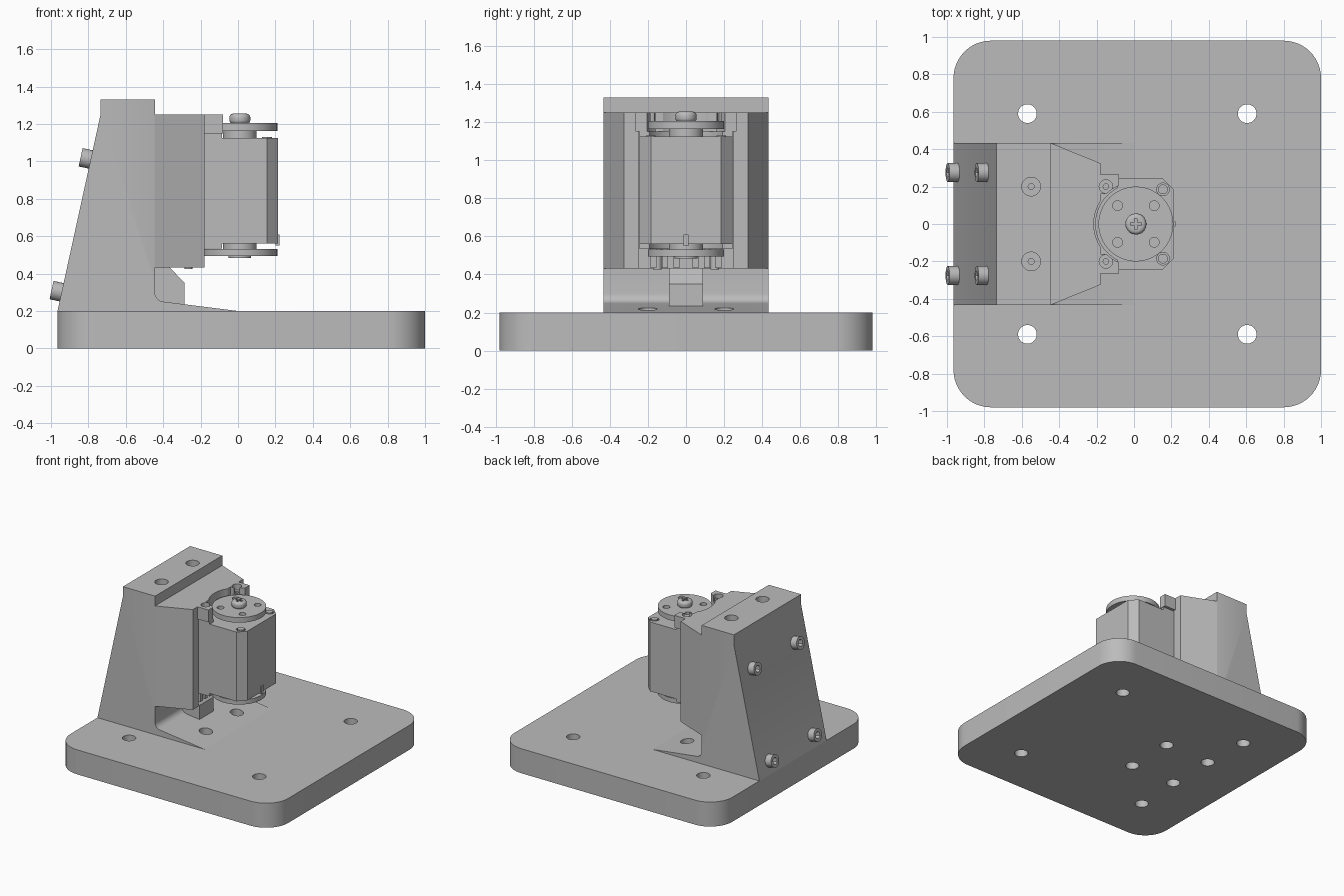
import bpy, bmesh, math
from mathutils import Vector

cube = bpy.data.objects.get("Cube")
if cube:
    bpy.data.objects.remove(cube, do_unlink=True)

grey = bpy.data.materials.new("machined grey")
grey.use_nodes = True
grey.diffuse_color = (0.5, 0.5, 0.5, 1)
grey.node_tree.nodes["Principled BSDF"].inputs["Base Color"].default_value = (0.5, 0.5, 0.5, 1)


def finish(name, bm):
    bmesh.ops.recalc_face_normals(bm, faces=bm.faces)
    mesh = bpy.data.meshes.new(name)
    bm.to_mesh(mesh)
    bm.free()
    mesh.materials.append(grey)
    obj = bpy.data.objects.new(name, mesh)
    bpy.context.collection.objects.link(obj)
    return obj


def prism(name, pts, axis, lo, hi):
    """Extrude a 2D outline along y (points are x, z) or z (points are x, y)."""
    bm = bmesh.new()
    if axis == "y":
        verts = [bm.verts.new((a, lo, b)) for a, b in pts]
        move = (0, hi - lo, 0)
    else:
        verts = [bm.verts.new((a, b, lo)) for a, b in pts]
        move = (0, 0, hi - lo)
    face = bm.faces.new(verts)
    out = bmesh.ops.extrude_face_region(bm, geom=[face])
    new = [g for g in out["geom"] if isinstance(g, bmesh.types.BMVert)]
    bmesh.ops.translate(bm, verts=new, vec=move)
    return finish(name, bm)


def box(name, x0, x1, y0, y1, z0, z1):
    return prism(name, [(x0, y0), (x1, y0), (x1, y1), (x0, y1)], "z", z0, z1)


def rod(name, start, end, radius, sides=40):
    """Cylinder between two points."""
    a, b = Vector(start), Vector(end)
    bm = bmesh.new()
    bmesh.ops.create_cone(bm, cap_ends=True, segments=sides, radius1=radius,
                          radius2=radius, depth=(b - a).length)
    bm.transform((b - a).to_track_quat("Z", "Y").to_matrix().to_4x4())
    bmesh.ops.translate(bm, verts=bm.verts, vec=(a + b) / 2)
    return finish(name, bm)


def upright(name, x, y, z0, z1, radius, sides=40):
    return rod(name, (x, y, z0), (x, y, z1), radius, sides)


def apply_modifier(obj, mod):
    with bpy.context.temp_override(object=obj, active_object=obj):
        bpy.ops.object.modifier_apply(modifier=mod.name)


def combine(obj, others, operation="DIFFERENCE"):
    for other in others:
        other.hide_render = True
        mod = obj.modifiers.new("boolean", "BOOLEAN")
        mod.operation, mod.object, mod.solver = operation, other, "EXACT"
        apply_modifier(obj, mod)
        bpy.data.objects.remove(other, do_unlink=True)
    return obj


def arc(cx, cy, r, start, end, steps):
    angles = [math.radians(start + (end - start) * i / steps) for i in range(steps + 1)]
    return [(cx + r * math.cos(t), cy + r * math.sin(t)) for t in angles]


SIDES = (-1, 1)
CX = 0.01  # motor axis

# Base plate with rounded corners and through holes
R = 0.2
outline = (arc(0.8, 0.78, R, 0, 90, 12) + arc(-0.765, 0.78, R, 90, 180, 12)
           + arc(-0.765, -0.78, R, 180, 270, 12) + arc(0.8, -0.78, R, 270, 360, 12))
base = prism("base_plate", outline, "z", 0, 0.2)
combine(base, [upright("cutter", x, s * 0.59, -0.1, 0.3, 0.05)
               for x in (-0.57, 0.605) for s in SIDES])
combine(base, [upright("cutter", -0.55, s * 0.2, -0.1, 0.12, 0.05) for s in SIDES])
combine(base, [upright("cutter", -0.15, s * 0.2, -0.1, 0.3, 0.05) for s in SIDES])

# Tower: leaning back, cantilevered head, thin foot ramp
profile = [(-0.965, 0.2), (0, 0.2), (-0.4, 0.25)]
profile += arc(-0.395, 0.3, 0.05, 260, 180, 6)
profile += [(-0.445, 0.432), (-0.18, 0.432), (-0.18, 1.25), (-0.445, 1.25),
            (-0.445, 1.33), (-0.735, 1.33), (-0.735, 1.25)]
tower = prism("tower", profile, "y", -0.433, 0.433)
for s in SIDES:
    taper = [(-0.47, s * 0.443), (-0.18, s * 0.325), (-0.1, s * 0.293),
             (-0.1, s * 0.6), (-0.47, s * 0.6)]
    combine(tower, [prism("cutter", taper, "z", 0.4, 1.4)])

# Ears that hold the motor case from above
for s in SIDES:
    ear = box("ear", -0.2, -0.08, min(s * 0.16, s * 0.265), max(s * 0.16, s * 0.265), 1.15, 1.25)
    combine(tower, [ear], "UNION")

# Motor pocket, horn clearance and screw holes
combine(tower, [box("cutter", -0.3, 0.1, -0.25, 0.25, 0.41, 1.15),
                upright("cutter", CX, 0, 1.1, 1.4, 0.225, 64)])
for s in SIDES:
    combine(tower, [upright("cutter", -0.55, s * 0.2, 1.23, 1.4, 0.05),
                    upright("cutter", -0.55, s * 0.2, 1.1, 1.3, 0.016, 16),
                    upright("cutter", -0.15, s * 0.2, 1.2, 1.4, 0.036),
                    upright("cutter", -0.15, s * 0.2, 1.1, 1.3, 0.015, 16),
                    upright("cutter", -0.15, s * 0.2, 0.15, 0.3, 0.05)])

# Gusset under the head
prism("gusset", [(-0.46, 0.22), (-0.285, 0.22), (-0.285, 0.35), (-0.365, 0.432), (-0.46, 0.432)],
      "y", -0.09, 0.09)

# Socket head screws on the sloped back
normal = Vector((-1.05, 0, 0.23)).normalized()
for z in (0.3, 1.01):
    for s in SIDES:
        foot = Vector((-0.965 + (z - 0.2) * 0.219, s * 0.275, z))
        screw = rod("back_screw", foot - normal * 0.03, foot + normal * 0.055, 0.05)
        combine(screw, [rod("cutter", foot + normal * 0.015, foot + normal * 0.1, 0.028, 6)])

# Motor case with chamfered outer corners
case = prism("motor_case", [(-0.29, -0.243), (0.155, -0.243), (0.213, -0.185),
                            (0.213, 0.185), (0.155, 0.243), (-0.29, 0.243)], "z", 0.56, 1.125)
combine(case, [upright("cutter", 0.155, s * 0.185, 1.1, 1.2, 0.034, 24) for s in SIDES])
for s in SIDES:
    upright("case_screw", 0.155, s * 0.185, 1.1, 1.13, 0.026, 24)
box("case_key", 0.2, 0.222, -0.014, 0.014, 0.55, 0.61)

# Raised rear caps of the case, cleared around the horns
for z0, z1 in ((1.12, 1.15), (0.535, 0.565)):
    cap = box("case_cap", -0.29, -0.085, -0.243, 0.243, z0, z1)
    combine(cap, [upright("cutter", CX, 0, z0 - 0.1, z1 + 0.1, 0.215, 64)])

# Ribs and screw ends below the case
for y in (-0.17, -0.11, -0.05, 0.05, 0.11, 0.17):
    box("lower_rib", -0.29, -0.21, y - 0.016, y + 0.016, 0.435, 0.54)
for s in SIDES:
    upright("lower_screw", -0.265, s * 0.15, 0.425, 0.54, 0.022, 20)


# Horn discs with bolt holes, each on a short neck
def horn(name, z0, z1, neck0, neck1):
    disc = upright(name, CX, 0, z0, z1, 0.2, 64)
    combine(disc, [upright("cutter", CX + a * 0.098, b * 0.098, z0 - 0.1, z1 + 0.1, 0.026, 24)
                   for a in SIDES for b in SIDES])
    upright(name + "_neck", CX, 0, neck0, neck1, 0.09)


horn("top_horn", 1.163, 1.205, 1.12, 1.17)
horn("bottom_horn", 0.495, 0.532, 0.525, 0.565)
upright("bottom_horn_screw", CX, 0, 0.483, 0.5, 0.06)

# Domed cross-head screw on the top horn
head = upright("horn_screw", CX, 0, 1.2, 1.255, 0.056)
bevel = head.modifiers.new("dome", "BEVEL")
bevel.width, bevel.segments = 0.02, 4
apply_modifier(head, bevel)
combine(head, [box("cutter", CX - 0.03, CX + 0.03, -0.007, 0.007, 1.235, 1.3),
               box("cutter", CX - 0.007, CX + 0.007, -0.03, 0.03, 1.235, 1.3)])

# Smooth round walls, keep hard edges
bpy.ops.object.select_all(action="DESELECT")
for obj in bpy.context.collection.objects:
    if obj.type == "MESH":
        obj.select_set(True)
        bpy.context.view_layer.objects.active = obj
bpy.ops.object.shade_smooth_by_angle(angle=math.radians(30))
